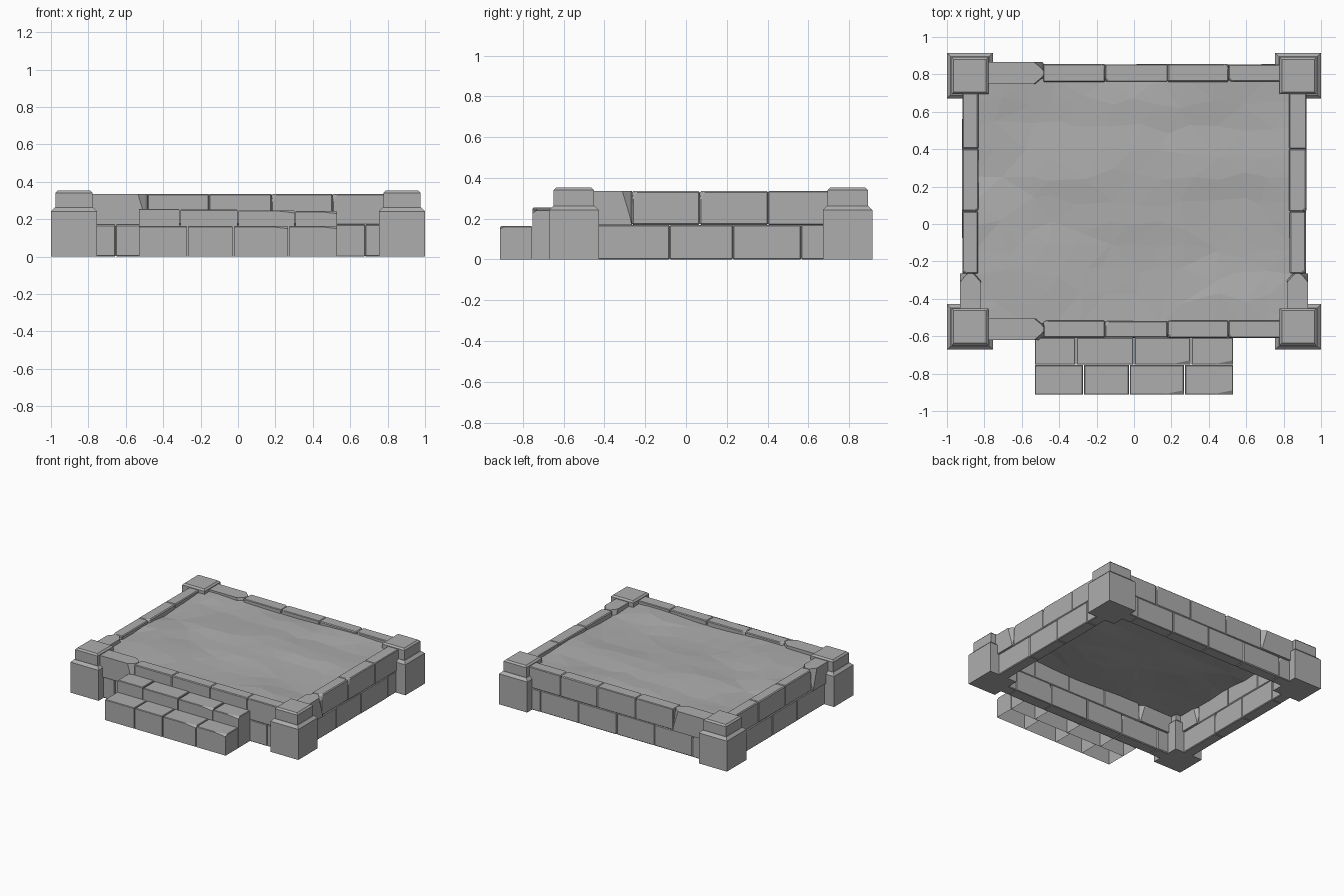
import bpy
import bmesh
import random
from mathutils import Vector, noise

random.seed(4)
cube = bpy.data.objects.get("Cube")
if cube:
    bpy.data.objects.remove(cube)

stone = bpy.data.materials.new("grey stone")
stone.use_nodes = True
colour = (0.42, 0.42, 0.42, 1)
stone.diffuse_color = colour
stone.node_tree.nodes["Principled BSDF"].inputs["Base Color"].default_value = colour


def finish(bm, name):
    mesh = bpy.data.meshes.new(name)
    bmesh.ops.recalc_face_normals(bm, faces=bm.faces)
    bm.to_mesh(mesh)
    bm.free()
    mesh.materials.append(stone)
    obj = bpy.data.objects.new(name, mesh)
    bpy.context.collection.objects.link(obj)
    return obj


def box(lo, hi):
    bm = bmesh.new()
    bmesh.ops.create_cube(bm, size=1)
    lo, hi = Vector(lo), Vector(hi)
    for v in bm.verts:
        v.co = (lo + hi) / 2 + v.co * (hi - lo)
    return bm


def slice_off(bm, point, normal):
    """Cut away everything beyond a plane and close the cut."""
    geom = bm.verts[:] + bm.edges[:] + bm.faces[:]
    cut = bmesh.ops.bisect_plane(bm, geom=geom, plane_co=point, plane_no=normal, clear_outer=True)
    edges = [e for e in cut["geom_cut"] if isinstance(e, bmesh.types.BMEdge)]
    if edges:
        bmesh.ops.contextual_create(bm, geom=edges)


def bevel(bm, width, edges=None):
    bmesh.ops.bevel(bm, geom=edges or bm.edges[:], offset=width, segments=1, affect="EDGES")


def brick(name, lo, hi, point_end=None):
    """Worn brick; point_end (axis, sign) narrows one end like a blunt wedge."""
    bm = box(lo, hi)
    lo, hi = Vector(lo), Vector(hi)
    mid = (lo + hi) / 2
    if point_end:
        axis, sign = point_end
        for side in (-1, 1):
            for back, reach, slope in ((0.0, 0.012, 0.8), (0.028, 0.04, 0.5)):
                point, normal = mid.copy(), Vector((0, 0, 0.15))
                point[axis] = (hi if sign > 0 else lo)[axis] - sign * back
                point[1 - axis] += side * reach
                point.z = hi.z
                normal[axis], normal[1 - axis] = sign * slope, side * 0.6
                slice_off(bm, point, normal)
    else:
        # Chip one upper corner
        axis = 0 if hi.x - lo.x > hi.y - lo.y else 1
        sign, side = random.choice((-1, 1)), random.choice((-1, 1))
        corner, normal = hi.copy(), Vector((0, 0, 0.5))
        corner[axis] = (hi if sign > 0 else lo)[axis] - sign * 0.02
        corner[1 - axis] = (hi if side > 0 else lo)[1 - axis]
        normal[axis], normal[1 - axis] = sign, side * 0.8
        slice_off(bm, corner, normal)
        bevel(bm, random.uniform(0.004, 0.007))
    return finish(bm, name)


def course(name, axis, cuts, across, z, pointed=None):
    """Row of bricks along an axis, split at the given positions."""
    for i, (a, b) in enumerate(zip(cuts, cuts[1:])):
        big = i == pointed
        grow = 0.011 if big else random.uniform(-0.003, 0.002)
        span, depth = (a, b), (across[0] - grow, across[1] + grow)
        x, y = (span, depth) if axis == 0 else (depth, span)
        brick(f"{name}_{i + 1}", (x[0], y[0], z[0]), (x[1], y[1], z[1]),
              (axis, 1) if big else None)


# Brick walls, two courses each
LOW, HIGH = (0, 0.17), (0.17, 0.335)
upper_x = (-0.8, -0.485, -0.155, 0.18, 0.505, 0.8)
lower_x = (-0.8, -0.655, -0.32, 0.01, 0.345, 0.68, 0.8)
upper_y = (-0.48, -0.265, 0.067, 0.402, 0.72)
lower_y = (-0.45, -0.08, 0.23, 0.565, 0.7)
for side, across in (("front", (-0.61, -0.515)), ("back", (0.76, 0.855))):
    course(side + "_upper_brick", 0, upper_x, across, HIGH, 0)
    course(side + "_lower_brick", 0, lower_x, across, LOW)
for side, across in (("left", (0.83, 0.92)), ("right", (-0.92, -0.83))):
    course(side + "_upper_brick", 1, upper_y, across, HIGH, 0)
    course(side + "_lower_brick", 1, lower_y, across, LOW)

# Corner posts with sloped shoulders and smaller caps
for side, sx in (("left", 1), ("right", -1)):
    for end, y in (("front", -0.55), ("back", 0.793)):
        x = sx * 0.877
        bm = box((x - 0.123, y - 0.122, 0), (x + 0.123, y + 0.122, 0.262))
        bevel(bm, 0.02, [e for e in bm.edges if all(v.co.z > 0.2 for v in e.verts)])
        finish(bm, f"{end}_{side}_post")
        bm = box((x - 0.099, y - 0.099, 0.25), (x + 0.099, y + 0.099, 0.352))
        bevel(bm, 0.012, [e for e in bm.edges if all(v.co.z > 0.3 for v in e.verts)])
        finish(bm, f"{end}_{side}_post_cap")

# Front steps: hollow stones, open underneath
steps = (("upper", (-0.53, -0.31, 0, 0.305, 0.53), (-0.752, -0.607), 0.255),
         ("lower", (-0.53, -0.27, -0.025, 0.27, 0.53), (-0.912, -0.755), 0.163))
for name, cuts, (y0, y1), top in steps:
    for i, (a, b) in enumerate(zip(cuts, cuts[1:])):
        gap = 0.003
        left, right = a + (gap if i else 0), b - (gap if i < 3 else 0)
        height = top - 0.004 * i * (name == "upper")
        bm = box((left, y0, 0), (right, y1, height))
        bevel(bm, 0.004, [e for e in bm.edges if all(v.co.z > 0.1 for v in e.verts)])
        # Worn front lip on the right-hand stones
        if i > 1:
            slice_off(bm, Vector((right, y0, height - 0.014)), Vector((0.12, -0.6, 1)))
        bottom = [f for f in bm.faces if all(v.co.z < 0.001 for v in f.verts)]
        bmesh.ops.delete(bm, geom=bottom, context="FACES")
        finish(bm, f"{name}_step_stone_{i + 1}")

# Uneven floor of flat facets
bm = bmesh.new()
bmesh.ops.create_grid(bm, x_segments=12, y_segments=10, size=1)
for v in bm.verts:
    inner = max(abs(v.co.x), abs(v.co.y)) < 0.99
    x, y = v.co.x * 0.85, v.co.y * 0.655 + 0.122
    if inner:
        x += random.uniform(-0.04, 0.04)
        y += random.uniform(-0.04, 0.04)
    height = 0.306 + 0.022 * noise.noise(Vector((x * 2, y * 4, 0.5)))
    v.co = (x, y, height)
bmesh.ops.triangulate(bm, faces=bm.faces[:])
finish(bm, "floor")
